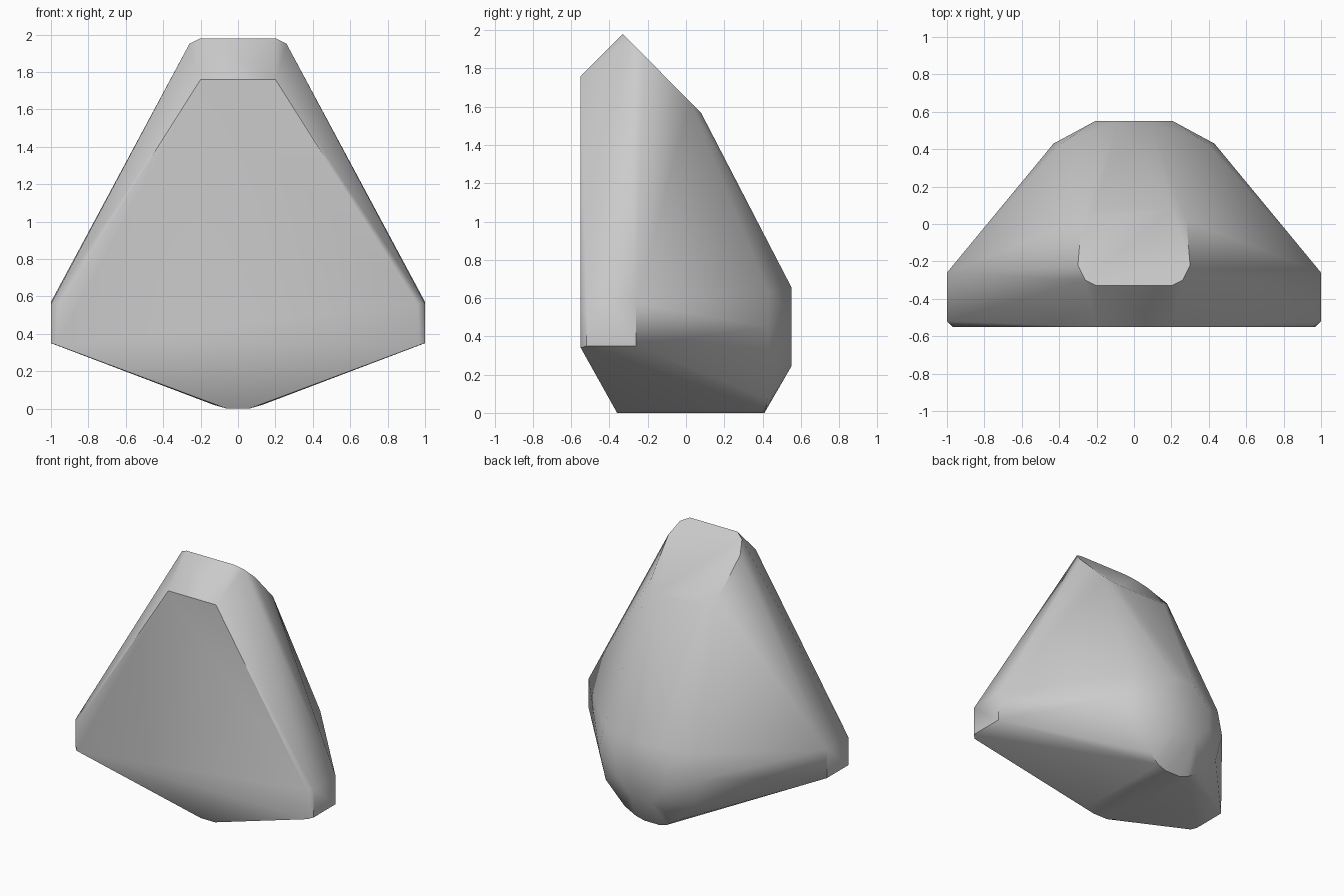
import bpy, bmesh, math

cube = bpy.data.objects.get("Cube")
if cube:
    bpy.data.objects.remove(cube, do_unlink=True)

stone = bpy.data.materials.new("light grey stone")
stone.use_nodes = True
GREY = (0.6, 0.6, 0.6, 1)
stone.diffuse_color = GREY
stone.node_tree.nodes["Principled BSDF"].inputs["Base Color"].default_value = GREY

# Corners of the right half as (x, y, z); the other half is mirrored
front_face = [(0.20, -0.55, 1.76), (0.96, -0.55, 0.56), (0.97, -0.55, 0.34)]
side_tip = [(1.0, -0.52, 0.56), (1.0, -0.52, 0.35), (1.0, -0.26, 0.57), (1.0, -0.26, 0.35)]
keel = [(0.06, -0.36, 0.0), (0.13, -0.35, 0.02), (0.06, 0.41, 0.0), (0.13, 0.415, 0.02)]

# Sloping crown: height follows from depth
crown = [(x, y, 1.98 - 1.01 * (y + 0.33)) for x, y in
         [(0.20, -0.33), (0.26, -0.30), (0.30, -0.22), (0.28, 0.02), (0.20, 0.08)]]

# Rounded back bulge: a small octagon behind a wider ring
back = []
for i in range(4):
    a = math.radians(22.5 + 45 * i)
    back.append((0.225 * math.sin(a), 0.55, 0.45 - 0.225 * math.cos(a)))
for a in (30, 60, 90, 115):
    r = math.radians(a)
    back.append((0.43 * math.sin(r), 0.43, 0.45 - 0.43 * math.cos(r)))

# Wrap all corners in one convex body
bm = bmesh.new()
for x, y, z in front_face + side_tip + keel + crown + back:
    for side in (1, -1):
        bm.verts.new((x * side, y, z))
hull = bmesh.ops.convex_hull(bm, input=bm.verts)
loose = [v for v in bm.verts if not v.link_faces]
bmesh.ops.delete(bm, geom=loose, context="VERTS")
bmesh.ops.dissolve_limit(bm, angle_limit=math.radians(1), verts=bm.verts, edges=bm.edges)
bmesh.ops.recalc_face_normals(bm, faces=bm.faces)

mesh = bpy.data.meshes.new("stone_body")
bm.to_mesh(mesh)
bm.free()
mesh.materials.append(stone)
body = bpy.data.objects.new("stone_body", mesh)
bpy.context.collection.objects.link(body)

# Soft facets, crisp main edges
bpy.ops.object.select_all(action="DESELECT")
body.select_set(True)
bpy.context.view_layer.objects.active = body
bpy.ops.object.shade_smooth_by_angle(angle=math.radians(38))
